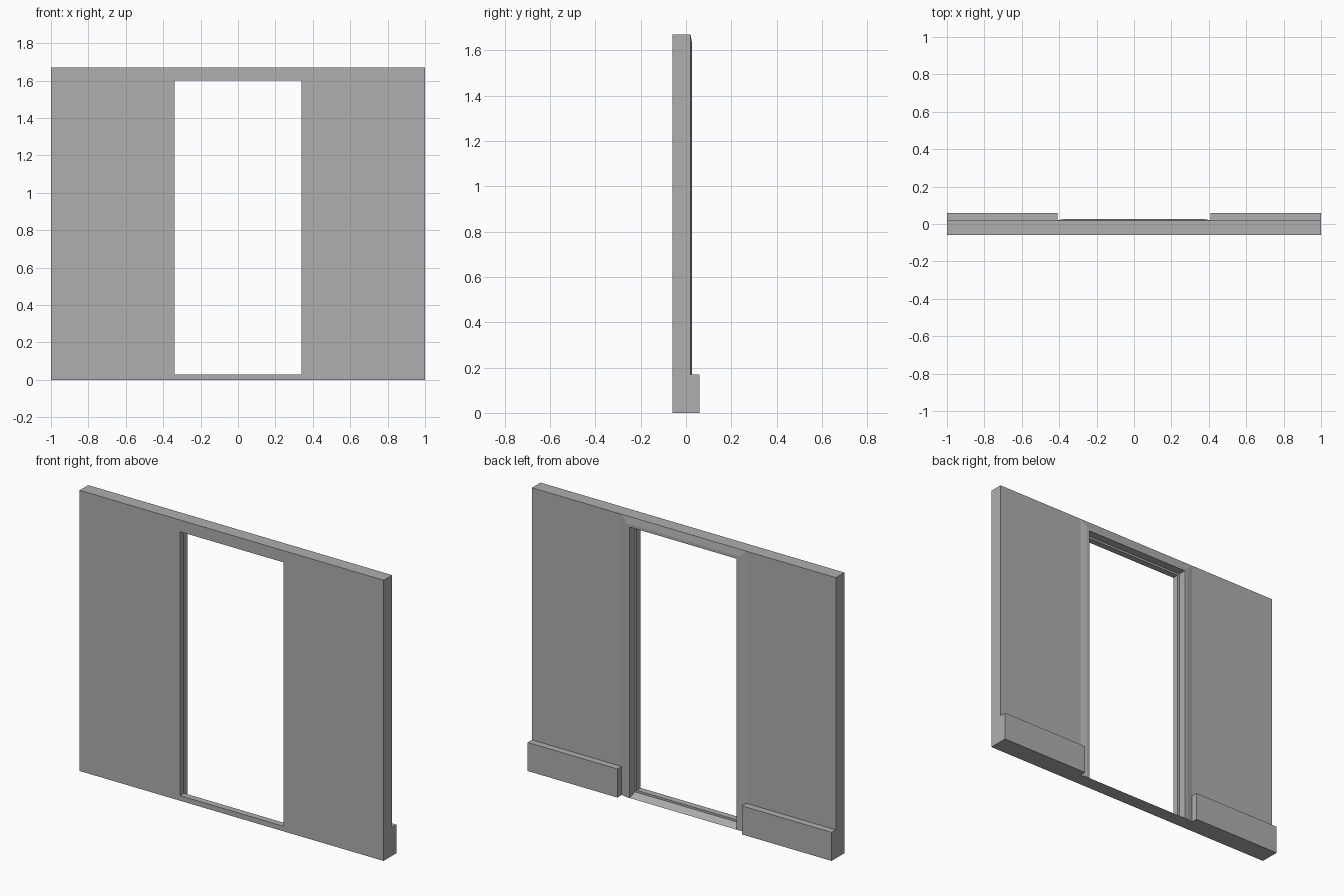
import bpy, bmesh

if "Cube" in bpy.data.objects:
    bpy.data.objects.remove(bpy.data.objects["Cube"])

FRONT, BACK, TRIM = -0.06, 0.02, 0.027   # wall faces and raised casing face
HALF, HEAD, TOP = 0.34, 1.60, 1.67       # door opening and wall top
CASING = TOP - HEAD                      # frame width around the opening
REBATE, STEP = 0.012, -0.022             # jamb step: extra width, depth position

grey = bpy.data.materials.new("dark_grey")
grey.diffuse_color = (0.43, 0.43, 0.43, 1)
grey.use_nodes = True
grey.node_tree.nodes["Principled BSDF"].inputs["Base Color"].default_value = grey.diffuse_color


def make_object(name, faces):
    """Make a mesh from point loops, welding shared corners."""
    bm = bmesh.new()
    for loop in faces:
        bm.faces.new([bm.verts.new(p) for p in loop])
    bmesh.ops.remove_doubles(bm, verts=bm.verts, dist=1e-5)
    bmesh.ops.recalc_face_normals(bm, faces=bm.faces)
    mesh = bpy.data.meshes.new(name)
    bm.to_mesh(mesh)
    bm.free()
    mesh.materials.append(grey)
    obj = bpy.data.objects.new(name, mesh)
    bpy.context.collection.objects.link(obj)
    return obj


def box_faces(x0, x1, y0, y1, z0, z1, skip=()):
    """Box sides keyed by direction; joined sides can be left out."""
    sides = {
        "-x": [(x0, y0, z0), (x0, y0, z1), (x0, y1, z1), (x0, y1, z0)],
        "+x": [(x1, y0, z0), (x1, y1, z0), (x1, y1, z1), (x1, y0, z1)],
        "-y": [(x0, y0, z0), (x1, y0, z0), (x1, y0, z1), (x0, y0, z1)],
        "+y": [(x0, y1, z0), (x0, y1, z1), (x1, y1, z1), (x1, y1, z0)],
        "-z": [(x0, y0, z0), (x0, y1, z0), (x1, y1, z0), (x1, y0, z0)],
        "+z": [(x0, y0, z1), (x1, y0, z1), (x1, y1, z1), (x0, y1, z1)],
    }
    return [f for k, f in sides.items() if k not in skip]


# Wall panels and skirting boards, one on each side of the doorway
for side, sign in (("left", -1), ("right", 1)):
    a, b = sorted((sign * (HALF + CASING), sign * 1.0))
    inner = "+x" if sign < 0 else "-x"
    make_object(side + "_wall_panel",
                box_faces(a, b, FRONT, BACK, 0, TOP, skip=(inner,)))
    make_object(side + "_skirting_board",
                box_faces(a, b, BACK, 0.06, 0, 0.17, skip=("-y",)))

# Door frame: rebated jamb and sloped casing swept up, across and down
profile = [(CASING, FRONT), (0, FRONT), (0, STEP), (REBATE, STEP),
           (REBATE, TRIM), (0.03, TRIM), (CASING, BACK)]
rings = []
for sx, base in ((-1, True), (-1, False), (1, False), (1, True)):
    rings.append([(sx * (HALF + d), y, 0 if base else HEAD + d)
                  for d, y in profile])
frame = []
for r, s in zip(rings, rings[1:]):
    for i in range(len(profile) - 1):
        frame.append([r[i], r[i + 1], s[i + 1], s[i]])
frame += [rings[0], rings[-1]]                                        # feet
frame.append([rings[1][0], rings[2][0], rings[2][-1], rings[1][-1]])  # top
make_object("door_frame", frame)

# Threshold: flat lip, small step, then a slope down to the back
sill = []
wide = HALF + REBATE
for w, y0, za, y1, zb in ((HALF, FRONT, 0, FRONT, 0.03),
                          (HALF, FRONT, 0.03, STEP, 0.03),
                          (HALF, STEP, 0.03, STEP, 0.018),
                          (wide, STEP, 0.018, TRIM, 0),
                          (wide, TRIM, 0, STEP, 0),
                          (HALF, STEP, 0, FRONT, 0)):
    sill.append([(-w, y0, za), (w, y0, za), (w, y1, zb), (-w, y1, zb)])
make_object("threshold", sill)
